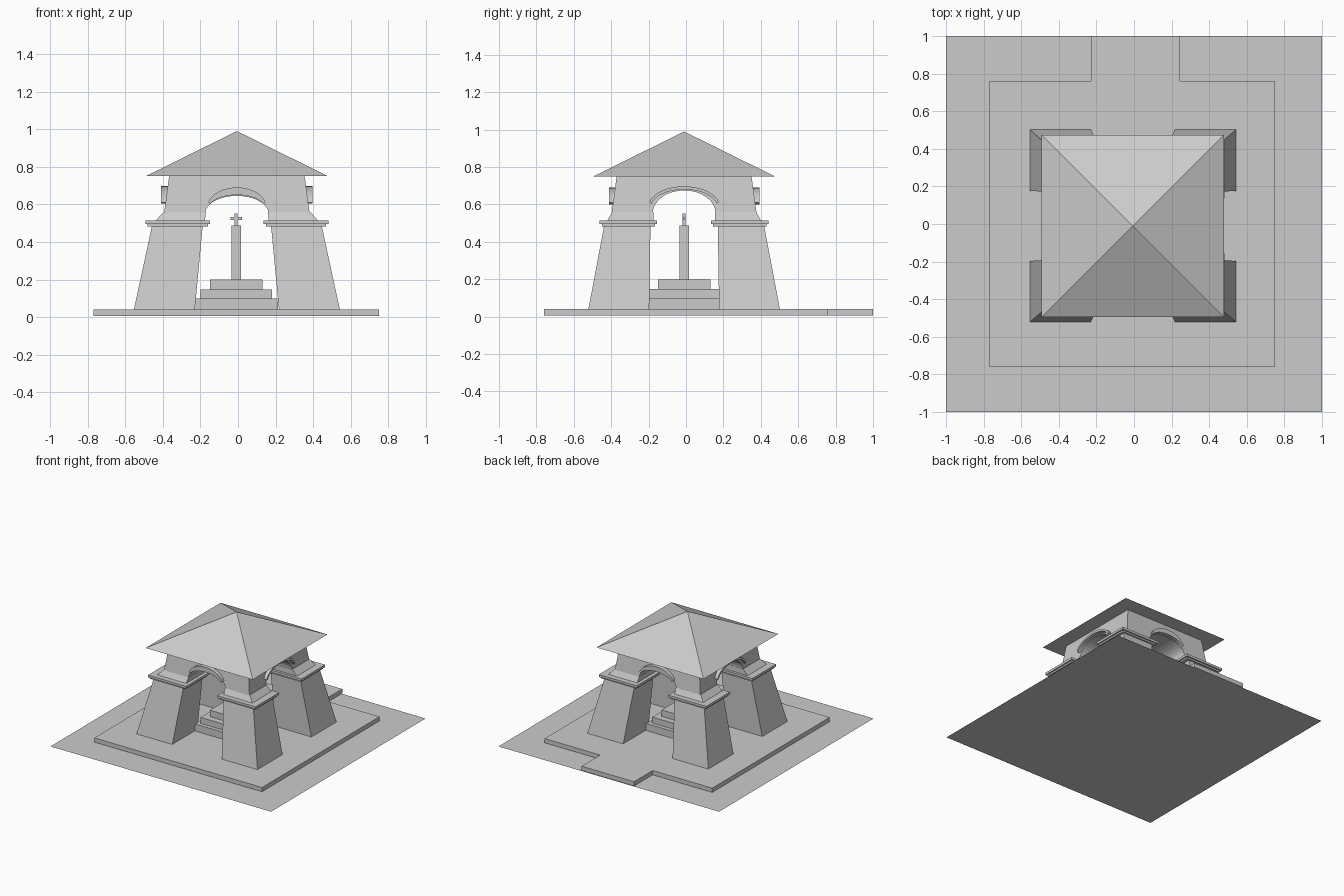
import bpy, bmesh, math

cube = bpy.data.objects.get("Cube")
if cube:
    bpy.data.objects.remove(cube, do_unlink=True)

stone = bpy.data.materials.new("grey_stone")
stone.use_nodes = True
GREY = (0.6, 0.6, 0.6, 1)
stone.diffuse_color = GREY
stone.node_tree.nodes["Principled BSDF"].inputs["Base Color"].default_value = GREY

CX, CY = -0.006, -0.01          # centre of the pavilion


def finish(name, bm):
    bmesh.ops.recalc_face_normals(bm, faces=bm.faces)
    mesh = bpy.data.meshes.new(name)
    bm.to_mesh(mesh)
    bm.free()
    mesh.materials.append(stone)
    ob = bpy.data.objects.new(name, mesh)
    bpy.context.collection.objects.link(ob)
    return ob


def loft(name, lower, upper):
    """Solid between two outlines, each a list of 3D points."""
    bm = bmesh.new()
    a = [bm.verts.new(p) for p in lower]
    b = [bm.verts.new(p) for p in upper]
    n = len(a)
    bm.faces.new(a)
    bm.faces.new(b)
    for i in range(n):
        j = (i + 1) % n
        bm.faces.new((a[i], a[j], b[j], b[i]))
    return finish(name, bm)


def rect(x0, x1, y0, y1, z):
    return [(x0, y0, z), (x1, y0, z), (x1, y1, z), (x0, y1, z)]


def square(h, z):
    return rect(CX - h, CX + h, CY - h, CY + h, z)


def box(name, hx, hy, z0, z1, cx=-0.01):
    return loft(name, rect(cx - hx, cx + hx, CY - hy, CY + hy, z0),
                rect(cx - hx, cx + hx, CY - hy, CY + hy, z1))


def place(u, v, z, turn):
    """Local point (along wall, out from centre) turned by quarter turns."""
    for _ in range(turn):
        u, v = -v, u
    return (CX + u, CY + v, z)


def arc(rx, base, rise, start, n=16):
    return [(rx * math.cos(t), base + rise * math.sin(t))
            for t in (start + (math.pi - 2 * start) * i / n for i in range(n + 1))]


# Ground sheet
bm = bmesh.new()
bm.faces.new([bm.verts.new(p) for p in rect(-1, 1, -1, 1, 0)])
finish("ground_sheet", bm)

# Paved base with an entrance tab at the back
base = [(-0.77, -0.76), (0.75, -0.76), (0.75, 0.76), (0.245, 0.76),
        (0.245, 1), (-0.23, 1), (-0.23, 0.76), (-0.77, 0.76)]
loft("paved_base", [(x, y, 0.005) for x, y in base], [(x, y, 0.04) for x, y in base])

# Four corner piers, each with stepped cornice and springer block
# (name, z0, z1, x inner/outer below, x above, y below, y above)
LAYERS = [
    ("pier", 0.04, 0.485, (0.224, 0.548), (0.182, 0.452), (0.187, 0.512), (0.18, 0.428)),
    ("lower_cornice", 0.483, 0.496, (0.155, 0.475), (0.155, 0.475), (0.155, 0.44), (0.155, 0.44)),
    ("upper_cornice", 0.496, 0.515, (0.142, 0.487), (0.142, 0.487), (0.145, 0.452), (0.145, 0.452)),
    ("springer_block", 0.515, 0.56, (0.17, 0.43), (0.165, 0.39), (0.165, 0.41), (0.165, 0.385)),
]
for sx, side in ((-1, "right"), (1, "left")):
    for sy, end in ((-1, "front"), (1, "back")):
        for name, z0, z1, xb, xt, yb, yt in LAYERS:
            def outline(xs, ys, z):
                return rect(CX + sx * xs[0], CX + sx * xs[1],
                            CY + sy * ys[0], CY + sy * ys[1], z)
            loft(f"{end}_{side}_{name}", outline(xb, yb, z0), outline(xt, yt, z1))

# Upper walls, pierced by two crossing arched passages
walls = loft("arched_walls", square(0.387, 0.555), square(0.36, 0.755))
cutters = []
for turn, crown in ((0, 0.645), (1, 0.675)):
    prof = [(0.168, 0.5)] + arc(0.168, 0.553, crown - 0.553, 0) + [(-0.168, 0.5)]
    cut = loft("arch_cutter", [place(u, -0.6, z, turn) for u, z in prof],
               [place(u, 0.6, z, turn) for u, z in prof])
    cut.hide_render = True
    mod = walls.modifiers.new("arch", 'BOOLEAN')
    mod.object = cut
    mod.solver = 'EXACT'
    cutters.append(cut)
bpy.context.view_layer.update()
deps = bpy.context.evaluated_depsgraph_get()
carved = bpy.data.meshes.new_from_object(walls.evaluated_get(deps))
walls.modifiers.clear()
walls.data = carved
for cut in cutters:
    bpy.data.objects.remove(cut, do_unlink=True)

# Raised hood moulding above each arch
for turn, side in enumerate(("back", "right", "front", "left")):
    if turn % 2:
        outer, inner = arc(0.19, 0.59, 0.107, 0.2), arc(0.178, 0.585, 0.095, 0.2)
    else:
        outer, inner = arc(0.155, 0.59, 0.1, 0.2), arc(0.145, 0.585, 0.065, 0.25)
    prof = outer + inner[::-1]
    loft(f"{side}_arch_moulding", [place(u, 0.36, z, turn) for u, z in prof],
         [place(u, 0.403, z, turn) for u, z in prof])

# Pyramid roof
bm = bmesh.new()
eaves = [bm.verts.new(p) for p in square(0.485, 0.75)]
peak = bm.verts.new((CX, CY, 0.99))
bm.faces.new(eaves)
for i in range(4):
    bm.faces.new((eaves[i], eaves[(i + 1) % 4], peak))
finish("pyramid_roof", bm)

# Stepped pedestal, column and small cross
for name, h, z0, z1 in (("bottom_step", 0.222, 0.04, 0.098),
                        ("middle_step", 0.19, 0.098, 0.147),
                        ("top_step", 0.14, 0.147, 0.2),
                        ("column", 0.025, 0.2, 0.487)):
    box(name, h, h, z0, z1)
box("cross_upright", 0.008, 0.008, 0.487, 0.552)
box("cross_arm", 0.03, 0.007, 0.518, 0.532)
